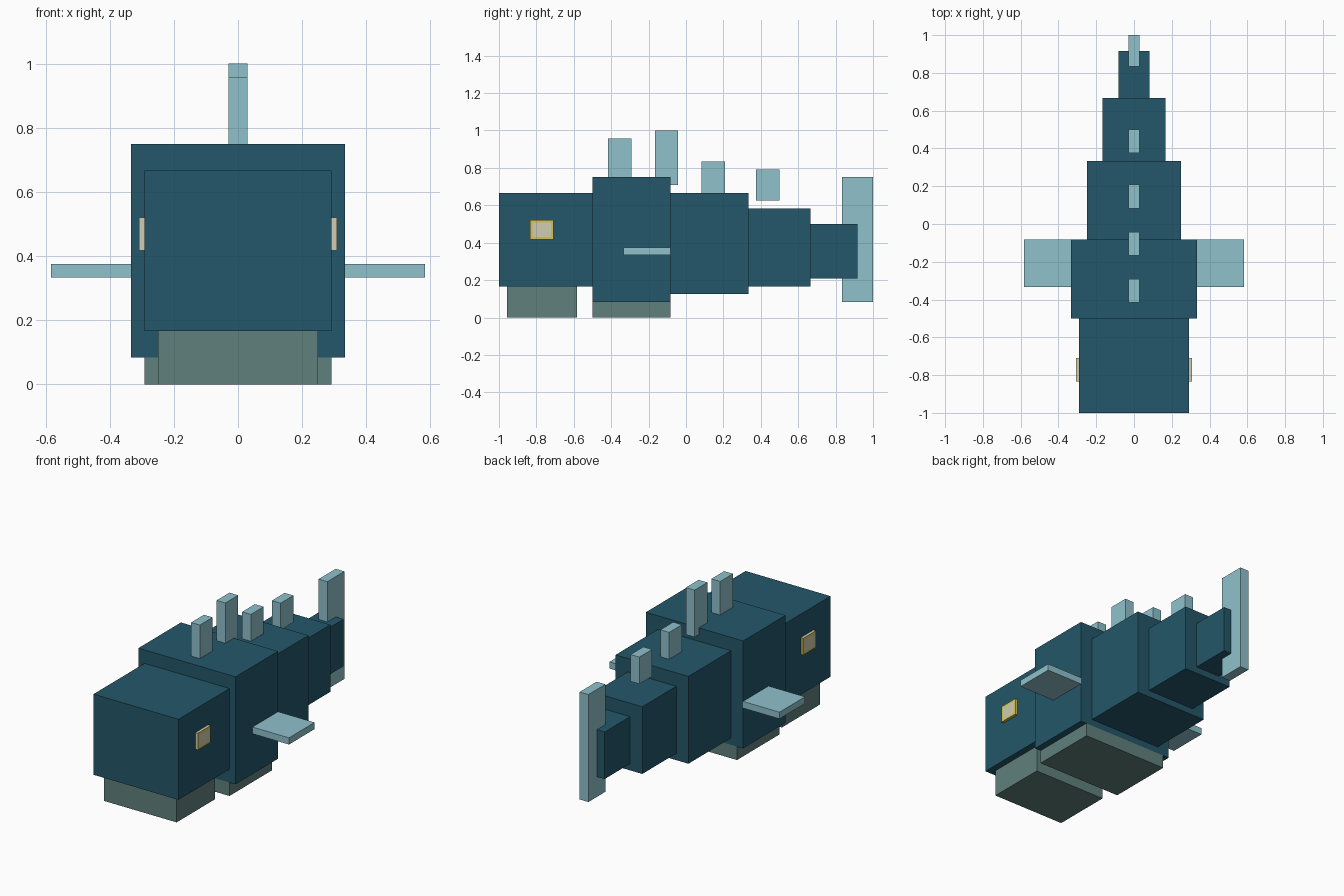
import bpy, bmesh
from mathutils import Vector

cube = bpy.data.objects.get("Cube")
if cube:
    bpy.data.objects.remove(cube, do_unlink=True)


def material(name, rgb):
    lin = [((c / 255 + 0.055) / 1.055) ** 2.4 for c in rgb] + [1.0]
    m = bpy.data.materials.new(name)
    m.use_nodes = True
    m.diffuse_color = lin
    bsdf = m.node_tree.nodes["Principled BSDF"]
    bsdf.inputs["Base Color"].default_value = lin
    bsdf.inputs["Roughness"].default_value = 0.8
    return m


skin = material("deep teal skin", (36, 87, 106))
belly = material("grey green underside", (96, 129, 124))
fin = material("pale blue fin", (143, 193, 204))
yellow = material("yellow eye rim", (213, 196, 84))
pale = material("pale eye centre", (208, 206, 178))

U = 1 / 24  # model grid step


def box(name, x, y, z, *mats, paint=None):
    """Box spanning (min, max) grid ranges on each axis."""
    lo, hi = (Vector(v) * U for v in zip(x, y, z))
    bm = bmesh.new()
    bmesh.ops.create_cube(bm, size=1)
    for v in bm.verts:
        v.co = (lo + hi) / 2 + v.co * (hi - lo)
    if paint:
        paint(bm)
    mesh = bpy.data.meshes.new(name)
    bm.to_mesh(mesh)
    bm.free()
    for m in mats:
        mesh.materials.append(m)
    obj = bpy.data.objects.new(name, mesh)
    bpy.context.scene.collection.objects.link(obj)
    return obj


def centred(name, half_width, y, z, mat):
    return box(name, (-half_width, half_width), y, z, mat)


# Body segments, tapering towards the tail
centred("head", 7, (-24, -12), (4, 16), skin)
centred("chest", 8, (-12, -2), (2, 18), skin)
centred("middle_body", 6, (-2, 8), (3, 16), skin)
centred("rear_body", 4, (8, 16), (4, 14), skin)
centred("tail", 2, (16, 22), (5, 12), skin)

# Lower jaw and belly
centred("lower_jaw", 6, (-23, -14), (0, 4), belly)
centred("belly_plate", 7, (-12, -2), (0, 2), belly)

# Tail fin and back spines: (front y, bottom z, top z)
centred("tail_fin", 0.72, (20, 24), (2, 18), fin)
for i, (y, z0, z1) in enumerate([(-10, 16, 23), (-4, 17, 24), (2, 16, 20), (9, 15, 19)]):
    centred(f"back_spine_{i + 1}", 0.72, (y, y + 3), (z0, z1), fin)


def paint_eye(bm):
    """Yellow rim around a pale centre on the outward face; pale front and top."""
    bm.normal_update()
    for f in bm.faces:
        f.material_index = 1 if f.normal.y < -0.5 or f.normal.z > 0.5 else 0
    outer = max(bm.faces, key=lambda f: abs(f.calc_center_median().x))
    outer.material_index = 0
    bmesh.ops.inset_region(bm, faces=[outer], thickness=0.018)
    outer.material_index = 1


# Side fins and eyes
for side, s in (("left", 1), ("right", -1)):
    def span(a, b):
        return tuple(sorted((a * s, b * s)))
    box(f"{side}_side_fin", span(8, 14), (-8, -2), (8, 9), fin)
    box(f"{side}_eye", span(7, 7.4), (-20, -17), (10, 12.5), yellow, pale, paint=paint_eye)
